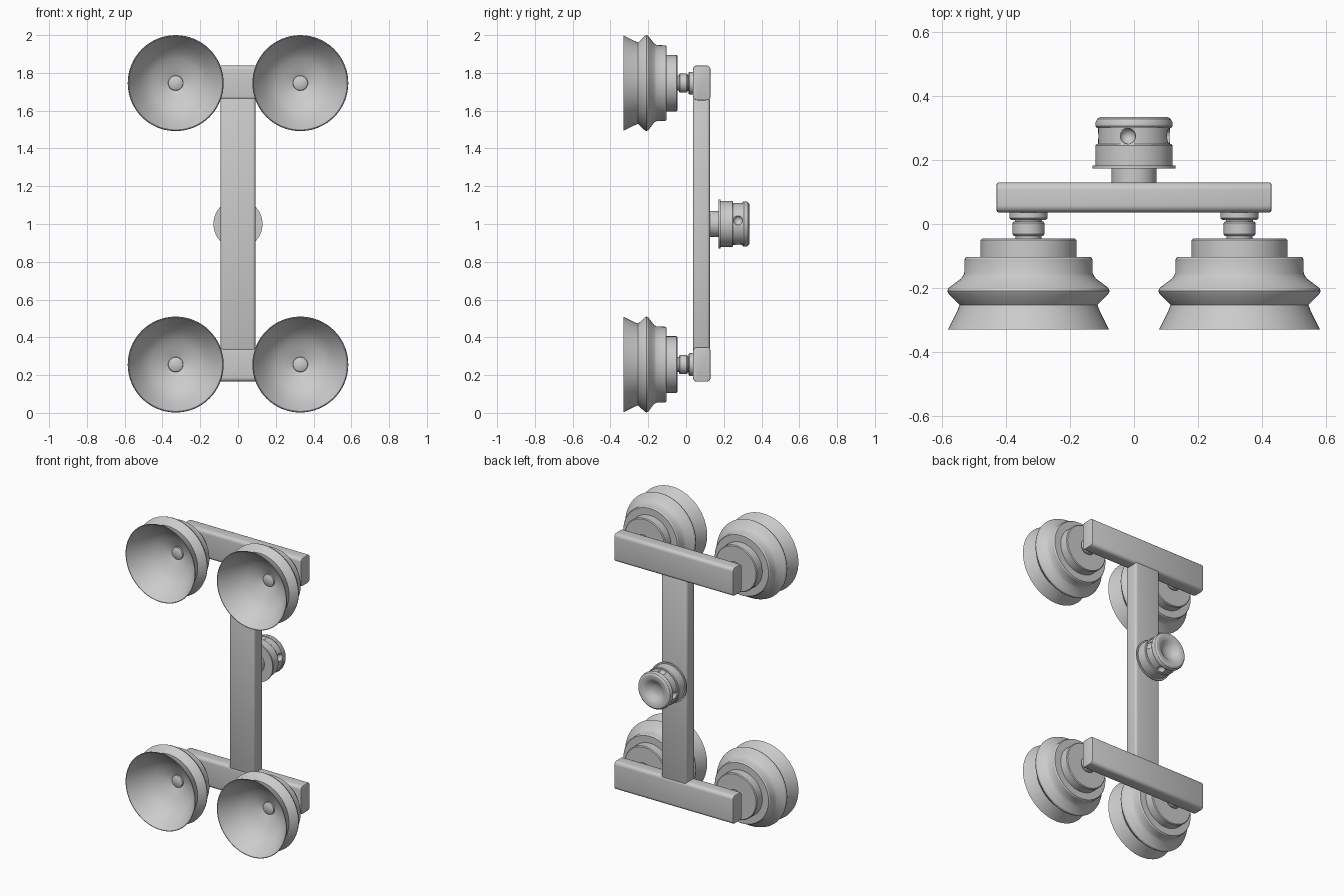
import bpy, bmesh, math
from mathutils import Vector

if "Cube" in bpy.data.objects:
    bpy.data.objects.remove(bpy.data.objects["Cube"])

grey = bpy.data.materials.new("light_grey")
grey.diffuse_color = (0.6, 0.6, 0.6, 1)
grey.use_nodes = True
grey.node_tree.nodes["Principled BSDF"].inputs["Base Color"].default_value = grey.diffuse_color


def finish(bm, name, loc, angle=30):
    """Turn a bmesh into a smooth-shaded object."""
    bmesh.ops.recalc_face_normals(bm, faces=bm.faces)
    me = bpy.data.meshes.new(name)
    bm.to_mesh(me)
    bm.free()
    me.materials.append(grey)
    ob = bpy.data.objects.new(name, me)
    ob.location = loc
    bpy.context.collection.objects.link(ob)
    bpy.ops.object.select_all(action='DESELECT')
    ob.select_set(True)
    bpy.context.view_layer.objects.active = ob
    bpy.ops.object.shade_smooth_by_angle(angle=math.radians(angle))
    return ob


def lathe(name, profile, loc, steps=64):
    """Spin a (radius, y) profile about the y axis."""
    bm = bmesh.new()
    vs = [bm.verts.new((r, y, 0)) for r, y in profile]
    es = [bm.edges.new(p) for p in zip(vs, vs[1:])]
    bmesh.ops.spin(bm, geom=vs + es, cent=(0, 0, 0), axis=(0, 1, 0),
                   angle=math.tau, steps=steps, use_duplicate=False)
    bmesh.ops.remove_doubles(bm, verts=bm.verts, dist=1e-5)
    return finish(bm, name, loc)


def bar(name, size, loc, bevel, along):
    """Box with rounded long edges running along one axis."""
    bm = bmesh.new()
    bmesh.ops.create_cube(bm, size=1)
    bmesh.ops.scale(bm, vec=size, verts=bm.verts)
    axis = Vector(along)
    long_edges = [e for e in bm.edges
                  if abs((e.verts[0].co - e.verts[1].co).normalized().dot(axis)) > 0.9]
    bmesh.ops.bevel(bm, geom=long_edges, offset=bevel, segments=5,
                    profile=0.5, affect='EDGES')
    ends = [f for f in bm.faces if abs(f.normal.dot(axis)) > 0.9]
    rim = list({e for f in ends for e in f.edges})
    bmesh.ops.bevel(bm, geom=rim, offset=0.006, segments=2, profile=0.5, affect='EDGES')
    return finish(bm, name, loc, 40)


# Frame: upright post and two cross bars
bar("upright_post", (0.184, 0.09, 1.33), (0, 0.081, 1.0), 0.015, (0, 0, 1))
for level, z in (("lower", 0.257), ("upper", 1.747)):
    bar(level + "_cross_bar", (0.86, 0.093, 0.184), (0, 0.083, z), 0.022, (1, 0, 0))

# Suction cups: outer bellows, lip, hollow inside with centre button
cup = [(0, -0.045), (0.145, -0.045), (0.15, -0.05), (0.15, -0.103),
       (0.195, -0.103), (0.2, -0.11), (0.201, -0.155), (0.21, -0.17), (0.25, -0.2),
       (0.254, -0.21), (0.25, -0.218), (0.216, -0.253), (0.222, -0.27), (0.252, -0.33),
       (0.248, -0.33), (0.215, -0.275), (0.19, -0.245),
       (0.165, -0.215), (0.13, -0.19), (0.09, -0.17), (0.04, -0.15),
       (0.038, -0.158), (0.025, -0.164), (0, -0.167)]
# Stem with washers between cup and bar
stem = [(0, 0.045), (0.06, 0.045), (0.06, 0.018), (0.055, 0.013), (0.042, 0.013),
        (0.042, 0.008), (0.046, 0.008), (0.05, 0.003), (0.05, -0.032),
        (0.046, -0.037), (0.04, -0.037), (0.04, -0.06), (0, -0.06)]
for level, z in (("lower", 0.256), ("upper", 1.746)):
    for side, x in (("left", -0.33), ("right", 0.33)):
        lathe(f"{level}_{side}_suction_cup", cup, (x, 0, z))
        lathe(f"{level}_{side}_cup_stem", stem, (x, 0, z), 40)

# Rear knob with flange, groove and dished end
knob = [(0, 0.11), (0.07, 0.11), (0.07, 0.173), (0.13, 0.173), (0.13, 0.183),
        (0.121, 0.183), (0.121, 0.245), (0.117, 0.25), (0.112, 0.25), (0.112, 0.3),
        (0.116, 0.3), (0.12, 0.306), (0.12, 0.318), (0.115, 0.329), (0.105, 0.335),
        (0.085, 0.335), (0.065, 0.326), (0.045, 0.31), (0.025, 0.302), (0, 0.3)]
knob_ob = lathe("rear_knob", knob, (0, 0, 1.0))

# Four round dimples in the groove
bm = bmesh.new()
for k in range(4):
    a = math.radians(10 + 90 * k)
    ret = bmesh.ops.create_uvsphere(bm, u_segments=20, v_segments=12, radius=0.025)
    bmesh.ops.translate(bm, verts=ret["verts"],
                        vec=(0.114 * math.cos(a), 0.275, 0.114 * math.sin(a)))
cutter = finish(bm, "dimple_cutter", (0, 0, 1.0))
cutter.hide_render = True
cutter.hide_set(True)
mod = knob_ob.modifiers.new("dimples", 'BOOLEAN')
mod.operation = 'DIFFERENCE'
mod.object = cutter
